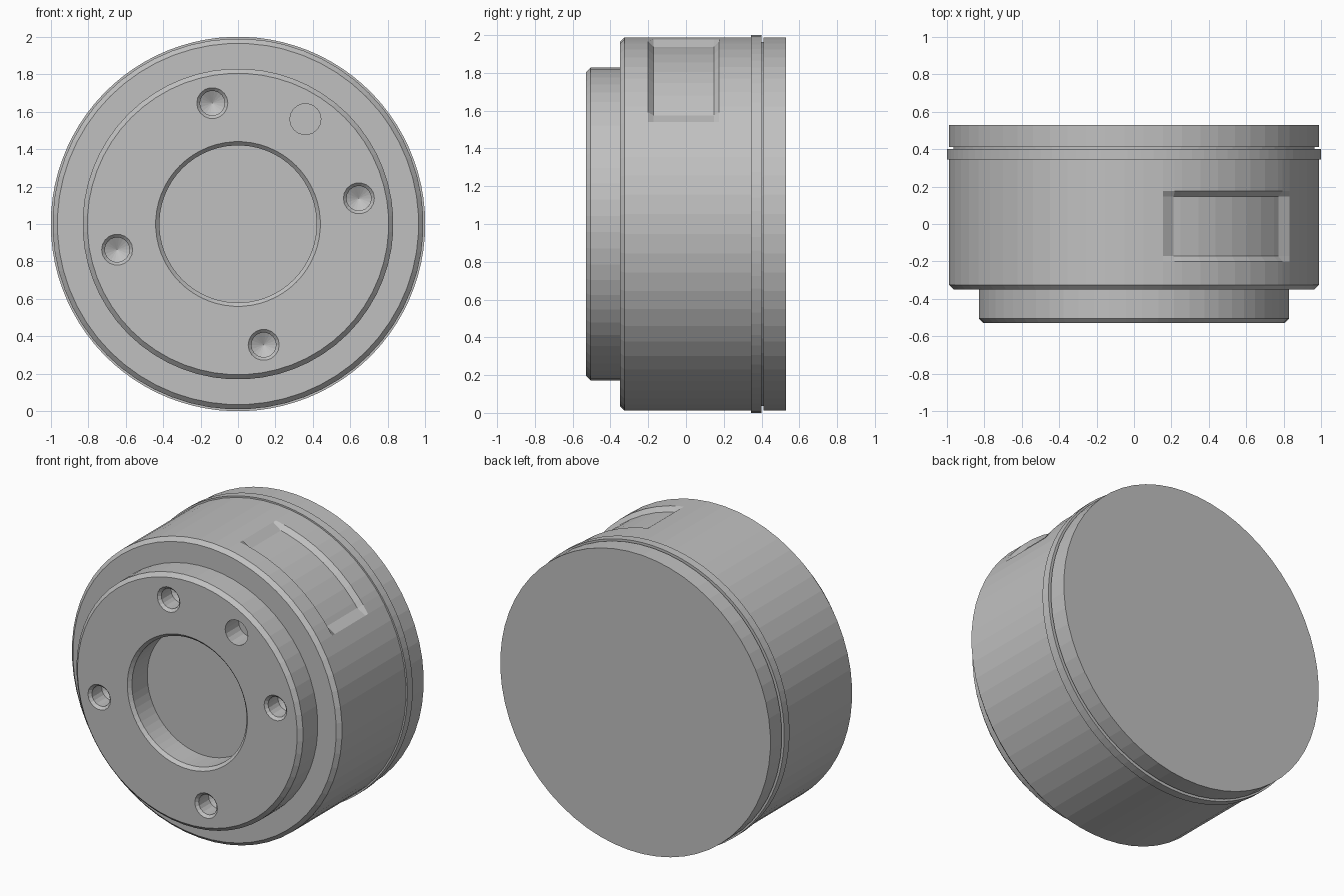
import bpy, bmesh
from math import sin, cos, radians, hypot
from mathutils import Matrix

cube = bpy.data.objects.get("Cube")
if cube:
    bpy.data.objects.remove(cube, do_unlink=True)

metal = bpy.data.materials.new("grey metal")
metal.use_nodes = True
GREY = (0.53, 0.53, 0.53, 1)
metal.diffuse_color = GREY
metal.node_tree.nodes["Principled BSDF"].inputs["Base Color"].default_value = GREY

FULL = [3 + 6 * i for i in range(60)]


def lathe(name, profile, angles, centre=(0, 1), closed=False):
    """Turn (radius, y) points about a front-to-back axis at centre (x, z)."""
    bm = bmesh.new()
    rings = []
    for r, y in profile:
        if r == 0:
            rings.append([bm.verts.new((0, y, 0))] * len(angles))
        else:
            rings.append([bm.verts.new((r * cos(radians(a)), y, r * sin(radians(a))))
                          for a in angles])
    pairs = list(zip(rings, rings[1:]))
    if closed:
        pairs.append((rings[-1], rings[0]))
    for a, b in pairs:
        for i in range(len(angles)):
            j = (i + 1) % len(angles)
            bm.faces.new(dict.fromkeys((a[i], a[j], b[j], b[i])))
    bmesh.ops.recalc_face_normals(bm, faces=bm.faces)
    bm.transform(Matrix.Translation((centre[0], 0, centre[1])))
    mesh = bpy.data.meshes.new(name)
    bm.to_mesh(mesh)
    bm.free()
    mesh.materials.append(metal)
    obj = bpy.data.objects.new(name, mesh)
    bpy.context.collection.objects.link(obj)
    return obj


# Main body; the extra rows and angles carry the recessed pocket
POCKET_ANGLES = (36.7, 77.3)
POCKET_ROWS = (-0.172, 0.147)
body_profile = [(0, -0.35), (0.965, -0.35), (0.99, -0.325), (0.99, -0.2),
                (0.99, POCKET_ROWS[0]), (0.99, POCKET_ROWS[1]), (0.99, 0.175),
                (0.99, 0.345), (0, 0.345)]
body = lathe("body", body_profile, sorted(FULL + list(POCKET_ANGLES)))

# Push the pocket floor inward, leaving sloped walls around it
low, high = (cos(radians(a)) * 0.99 for a in reversed(POCKET_ANGLES))
for v in body.data.vertices:
    x, y, z = v.co.x, v.co.y, v.co.z - 1
    in_rows = POCKET_ROWS[0] - 0.001 < y < POCKET_ROWS[1] + 0.001
    if in_rows and z > 0 and low - 0.001 < x < high + 0.001:
        k = 0.961 / hypot(x, z)
        v.co.x, v.co.z = x * k, 1 + z * k

# Raised seal ring, narrow groove and back cover
lathe("seal_ring", [(0, 0.345), (1.0, 0.345), (1.0, 0.4), (0, 0.4)],
      [4 * i for i in range(90)])
lathe("groove_core", [(0, 0.395), (0.965, 0.395), (0.965, 0.415), (0, 0.415)], FULL)
lathe("back_cover", [(0, 0.41), (0.99, 0.41), (0.99, 0.53), (0, 0.53)], FULL)

# Front boss with a chamfered bore
boss = lathe("front_boss", [(0.44, -0.53), (0.805, -0.53), (0.83, -0.505), (0.83, -0.34),
                            (0.42, -0.34), (0.42, -0.51)], FULL, closed=True)

# Countersunk drilled holes, and one plain pin hole
drilled = [(0, -0.56), (0.083, -0.56), (0.083, -0.53), (0.066, -0.513),
           (0.066, -0.41), (0, -0.375)]
plain = [(0, -0.56), (0.083, -0.56), (0.083, -0.39), (0, -0.39)]
HOLE_ANGLES = [12 + 90 * i for i in range(4)]
holes = [(drilled, 0.66 * cos(radians(a)), 1 + 0.66 * sin(radians(a))) for a in HOLE_ANGLES]
holes.append((plain, 0.36, 1.56))
for profile, x, z in holes:
    cutter = lathe("hole_cutter", profile, [20 * i for i in range(18)], (x, z))
    cutter.hide_render = True
    mod = boss.modifiers.new("hole", "BOOLEAN")
    mod.operation = "DIFFERENCE"
    mod.solver = "EXACT"
    mod.object = cutter
    bpy.context.view_layer.objects.active = boss
    bpy.ops.object.modifier_apply(modifier=mod.name)
    bpy.data.objects.remove(cutter, do_unlink=True)
